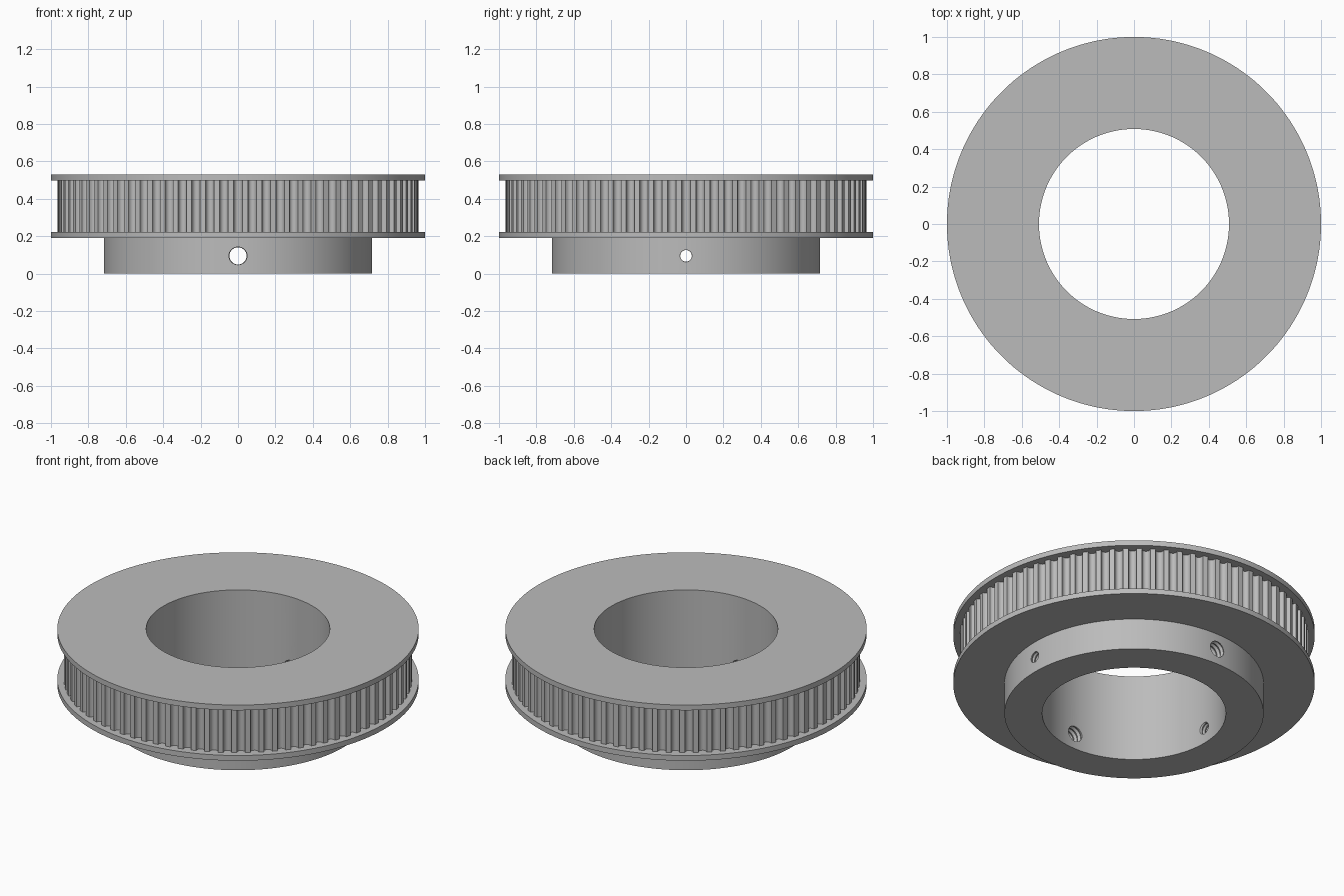
import bpy, bmesh, math
from mathutils import Matrix

if "Cube" in bpy.data.objects:
    bpy.data.objects.remove(bpy.data.objects["Cube"])

BORE, HUB, FLANGE, TIP = 0.508, 0.717, 1.0, 0.964
Z_HUB, Z_LOW, Z_HIGH, Z_TOP = 0.19, 0.222, 0.498, 0.53
TEETH, DEPTH, HALF_GROOVE = 80, 0.029, 0.023

metal = bpy.data.materials.new("grey metal")
metal.use_nodes = True
grey = (0.5, 0.5, 0.5, 1)
metal.diffuse_color = grey
metal.node_tree.nodes["Principled BSDF"].inputs["Base Color"].default_value = grey


def make_object(name, bm):
    bmesh.ops.recalc_face_normals(bm, faces=bm.faces)
    mesh = bpy.data.meshes.new(name)
    bm.to_mesh(mesh)
    bm.free()
    mesh.materials.append(metal)
    obj = bpy.data.objects.new(name, mesh)
    bpy.context.collection.objects.link(obj)
    return obj


def select_only(obj):
    bpy.ops.object.select_all(action="DESELECT")
    obj.select_set(True)
    bpy.context.view_layer.objects.active = obj


def bridge(bm, low, high):
    for i in range(len(low)):
        j = (i + 1) % len(low)
        bm.faces.new((low[i], low[j], high[j], high[i]))


def lathe(bm, profile, steps, closed):
    """Turn (radius, height) points around z; an open profile gets end caps."""
    rings = [[bm.verts.new((r * math.cos(2 * math.pi * k / steps),
                            r * math.sin(2 * math.pi * k / steps), z))
              for k in range(steps)] for r, z in profile]
    for a, b in zip(rings, rings[1:]):
        bridge(bm, a, b)
    if closed:
        bridge(bm, rings[-1], rings[0])
    else:
        bm.faces.new(rings[0])
        bm.faces.new(rings[-1])


# Hub, bore and both flanges turned as one piece
core = TIP - DEPTH - 0.02
bm = bmesh.new()
lathe(bm, [(BORE, 0), (HUB, 0), (HUB, Z_HUB), (FLANGE, Z_HUB), (FLANGE, Z_LOW),
           (core, Z_LOW), (core, Z_HIGH), (FLANGE, Z_HIGH), (FLANGE, Z_TOP),
           (BORE, Z_TOP)], 180, True)
body = make_object("flanged_hub", bm)


# Threaded screw holes: large pair front and back, small pair on the sides
def cut_screw_hole(angle, minor, major, pitch):
    profile, z = [(minor, 0.44)], 0.45
    while z < 0.78:
        profile += [(minor, z), (major, z + pitch / 2)]
        z += pitch
    profile.append((minor, z))
    bm = bmesh.new()
    lathe(bm, profile, 28, False)
    bm.transform(Matrix.Translation((0, 0, 0.095))
                 @ Matrix.Rotation(angle, 4, "Z")
                 @ Matrix.Rotation(math.pi / 2, 4, "Y"))
    cutter = make_object("screw_hole_cutter", bm)
    cutter.hide_render = True
    select_only(body)
    mod = body.modifiers.new("screw_hole", "BOOLEAN")
    mod.operation, mod.solver, mod.object = "DIFFERENCE", "EXACT", cutter
    bpy.ops.object.modifier_apply(modifier=mod.name)
    bpy.data.objects.remove(cutter)


for quarter in range(4):
    size = (0.046, 0.054, 0.03) if quarter % 2 else (0.031, 0.037, 0.022)
    cut_screw_hole(quarter * math.pi / 2, *size)

# Toothed belt track with rounded grooves
bm = bmesh.new()
outline = []
for tooth in range(TEETH):
    middle = 2 * math.pi * tooth / TEETH
    for k in range(11):
        t = math.pi * k / 10
        across = -HALF_GROOVE * math.cos(t)
        radius = TIP - DEPTH * math.sin(t) ** 0.8
        outline.append((radius, middle + across / TIP))
low, high = ([bm.verts.new((r * math.cos(a), r * math.sin(a), z)) for r, a in outline]
             for z in (Z_LOW, Z_HIGH))
bridge(bm, low, high)
track = make_object("toothed_track", bm)

for obj in (body, track):
    select_only(obj)
    bpy.ops.object.shade_smooth_by_angle(angle=math.radians(35))
